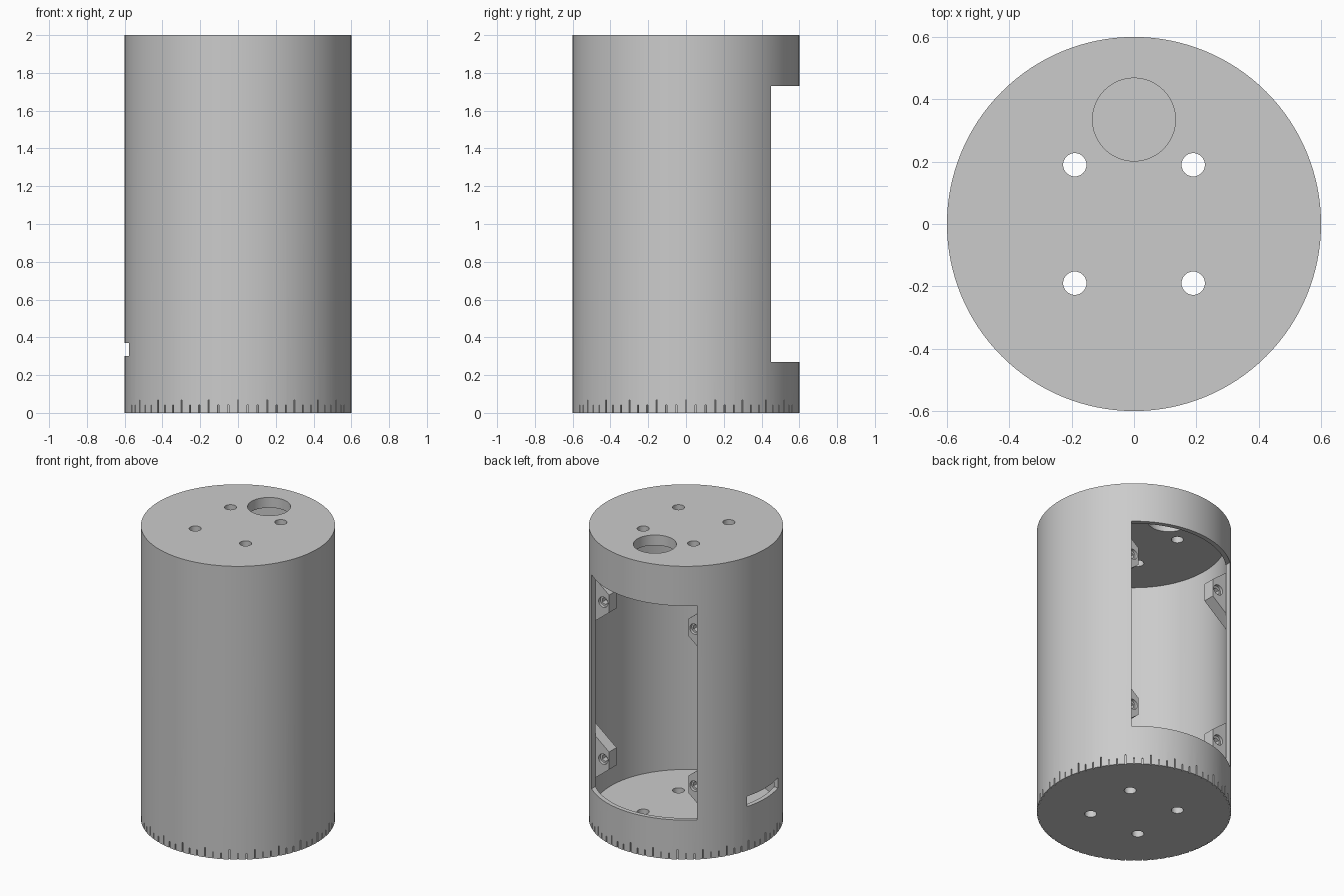
import bpy, bmesh, math
from mathutils import Matrix

if "Cube" in bpy.data.objects:
    bpy.data.objects.remove(bpy.data.objects["Cube"])

grey = bpy.data.materials.new("plain grey")
grey.use_nodes = True
grey.diffuse_color = (0.6, 0.6, 0.6, 1)
grey.node_tree.nodes["Principled BSDF"].inputs["Base Color"].default_value = (0.6, 0.6, 0.6, 1)

RADIUS, INNER, HEIGHT, CAP = 0.6, 0.57, 2.0, 0.07


def make(name, bm):
    bmesh.ops.recalc_face_normals(bm, faces=bm.faces)
    mesh = bpy.data.meshes.new(name)
    bm.to_mesh(mesh)
    bm.free()
    mesh.materials.append(grey)
    obj = bpy.data.objects.new(name, mesh)
    bpy.context.collection.objects.link(obj)
    return obj


def add_cylinder(bm, r, z0, z1, x=0, y=0, sides=32):
    bmesh.ops.create_cone(bm, cap_ends=True, segments=sides, radius1=r, radius2=r, depth=z1 - z0,
                          matrix=Matrix.Translation((x, y, (z0 + z1) / 2)))


def add_box(bm, centre, size, turn=0):
    bmesh.ops.create_cube(bm, size=1, matrix=Matrix.Rotation(turn, 4, "Z")
                          @ Matrix.Translation(centre) @ Matrix.Diagonal((*size, 1)))


def cut(target, bm):
    cutter = make("cutter", bm)
    cutter.hide_render = True
    mod = target.modifiers.new("cut", "BOOLEAN")
    mod.operation, mod.solver, mod.object = "DIFFERENCE", "EXACT", cutter
    bpy.context.view_layer.objects.active = target
    bpy.ops.object.modifier_apply(modifier=mod.name)
    bpy.data.objects.remove(cutter)


def smooth(obj):
    bpy.ops.object.select_all(action="DESELECT")
    obj.select_set(True)
    bpy.context.view_layer.objects.active = obj
    bpy.ops.object.shade_smooth_by_angle(angle=math.radians(30))


# Closed drum
bm = bmesh.new()
add_cylinder(bm, RADIUS, 0, HEIGHT, sides=128)
housing = make("housing", bm)

# Hollow inside
bm = bmesh.new()
add_cylinder(bm, INNER, CAP, HEIGHT - CAP, sides=128)
cut(housing, bm)

# Rear window and side slot
bm = bmesh.new()
add_box(bm, (0, 0.5, 1), (0.794, 0.6, 1.46))
add_box(bm, (-0.6, 0, 0.335), (0.3, 0.336, 0.07))
cut(housing, bm)

# Four bolt holes through both caps, one cable hole in the top
bm = bmesh.new()
for x in (-0.19, 0.19):
    for y in (-0.19, 0.19):
        add_cylinder(bm, 0.0375, -0.1, HEIGHT + 0.1, x, y)
cut(housing, bm)
bm = bmesh.new()
add_cylinder(bm, 0.133, HEIGHT - 0.2, HEIGHT + 0.1, 0, 0.335, sides=64)
cut(housing, bm)

# Engraved degree scale, every third mark longer
bm = bmesh.new()
for i in range(72):
    top = 0.067 if i % 3 == 0 else 0.042
    add_box(bm, (RADIUS, 0, top / 2 - 0.05), (0.02, 0.007, top + 0.1), math.radians(5 * i))
cut(housing, bm)
smooth(housing)


# Screw lugs beside the window
def lug(name, side, z):
    bm = bmesh.new()
    rings = []
    for y, outer in ((0.4, 0.42), (0.32, 0.478)):
        tall = 0.06 + (outer - 0.3) * 0.8
        profile = ((0.3, -0.06), (outer, -tall), (outer, tall), (0.3, 0.06))
        rings.append([bm.verts.new((side * x, y, z + dz)) for x, dz in profile])
    bm.faces.new(rings[0])
    bm.faces.new(rings[1])
    for i in range(4):
        j = (i + 1) % 4
        bm.faces.new((rings[0][i], rings[0][j], rings[1][j], rings[1][i]))
    obj = make(name, bm)
    # Round counterbore, then a hexagonal socket
    for r, depth, sides in ((0.035, 0.02, 24), (0.024, 0.06, 6)):
        bm = bmesh.new()
        add_cylinder(bm, r, -depth, 0.05, sides=sides)
        bm.transform(Matrix.Translation((side * 0.344, 0.4, z)) @ Matrix.Rotation(-math.pi / 2, 4, "X"))
        cut(obj, bm)
    smooth(obj)


for side, side_name in ((1, "left"), (-1, "right")):
    for z, level in ((0.467, "lower"), (1.537, "upper")):
        lug(f"{level}_{side_name}_screw_lug", side, z)
